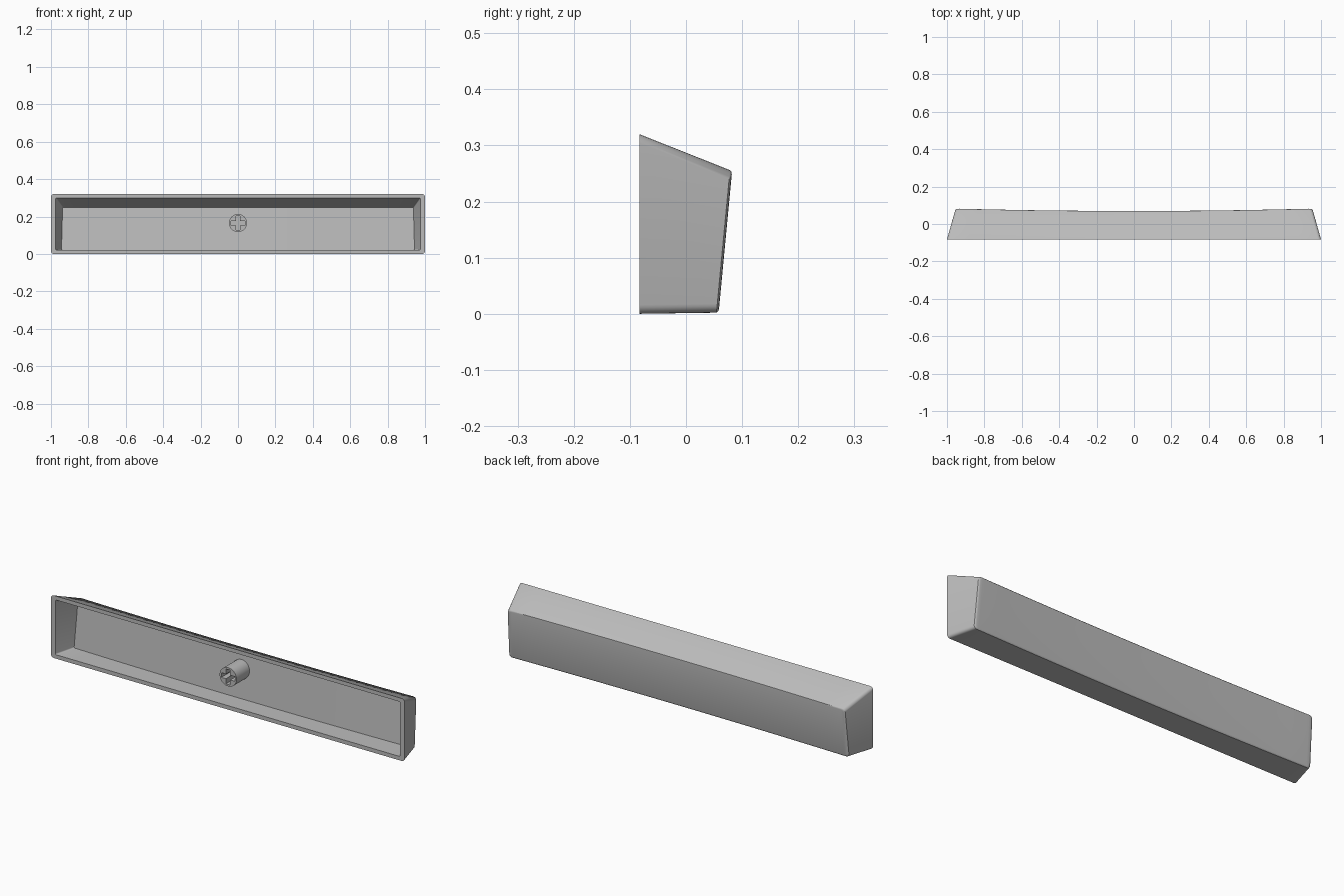
import bpy, bmesh
from math import sin, cos, pi, radians

cube = bpy.data.objects.get("Cube")
if cube:
    bpy.data.objects.remove(cube, do_unlink=True)

grey = bpy.data.materials.new("grey plastic")
grey.use_nodes = True
colour = (0.5, 0.5, 0.5, 1)
grey.diffuse_color = colour
grey.node_tree.nodes["Principled BSDF"].inputs["Base Color"].default_value = colour

FRONT = -0.083
MID = 0.165


def back_y(z, x, base):
    """Tilted, shallow-dished plane running along the bar."""
    return base + 0.095 * z - 0.012 * (1 - min(1, abs(x) / 0.93) ** 2)


def ring(bm, half, low, high, r, base=None):
    """Rounded rectangle loop made of matching upper and lower columns."""
    arc = [(half - r + r * sin(a), r - r * cos(a)) for a in [i * pi / 10 for i in range(6)]]
    flat = [(half - r) * i / 10 for i in range(-9, 10)]
    cols = [(-x, d) for x, d in reversed(arc)] + [(x, 0) for x in flat] + arc

    def vert(x, z):
        if base is None:
            return bm.verts.new((x, FRONT, z))
        side = 1 - 0.3 * 0.095 * (z - MID)
        return bm.verts.new((x * side, back_y(z, x, base), z))

    return [vert(x, high - d) for x, d in cols], [vert(x, low + d) for x, d in cols]


def bridge(bm, a, b):
    la, lb = a[0] + a[1][::-1], b[0] + b[1][::-1]
    for i in range(len(la)):
        j = (i + 1) % len(la)
        bm.faces.new((la[i], la[j], lb[j], lb[i]))


def cap(bm, loop):
    top, low = loop
    for i in range(len(top) - 1):
        bm.faces.new((top[i], top[i + 1], low[i + 1], low[i]))


# Hollow tapered shell, open at the front
bm = bmesh.new()
loops = [
    ring(bm, 0.94, 0.022, 0.248, 0.006, 0.021),
    ring(bm, 0.975, 0.02, 0.3, 0.006),
    ring(bm, 1.0, 0.0, 0.32, 0.016),
    ring(bm, 0.957, 0.002, 0.256, 0.016, 0.054),
    ring(bm, 0.953, 0.005, 0.253, 0.015, 0.057),
    ring(bm, 0.946, 0.01, 0.248, 0.012, 0.058),
]
for a, b in zip(loops, loops[1:]):
    bridge(bm, a, b)
cap(bm, loops[0])
cap(bm, loops[-1])
bmesh.ops.recalc_face_normals(bm, faces=bm.faces)
mesh = bpy.data.meshes.new("shell")
bm.to_mesh(mesh)
bm.free()
shell = bpy.data.objects.new("shell", mesh)
bpy.context.collection.objects.link(shell)

# Round mounting stem
bpy.ops.mesh.primitive_cylinder_add(vertices=32, radius=0.048, depth=0.112,
                                    location=(0, -0.024, MID), rotation=(pi / 2, 0, 0))
stem = bpy.context.object
stem.name = "stem"

# Cross-shaped socket in the stem
for size in ((0.076, 0.14, 0.024), (0.024, 0.14, 0.076)):
    bpy.ops.mesh.primitive_cube_add(size=1, location=(0, -0.083, MID))
    cutter = bpy.context.object
    cutter.name = "socket_cutter"
    cutter.scale = size
    cutter.hide_render = True
    bpy.context.view_layer.update()
    bpy.context.view_layer.objects.active = stem
    mod = stem.modifiers.new("socket", "BOOLEAN")
    mod.operation = "DIFFERENCE"
    mod.solver = "EXACT"
    mod.object = cutter
    bpy.ops.object.modifier_apply(modifier=mod.name)
    bpy.data.objects.remove(cutter, do_unlink=True)

# Shared material and shading
for obj in (shell, stem):
    obj.data.materials.clear()
    obj.data.materials.append(grey)
    bpy.ops.object.select_all(action="DESELECT")
    obj.select_set(True)
    bpy.context.view_layer.objects.active = obj
    bpy.ops.object.shade_smooth_by_angle(angle=radians(35))
